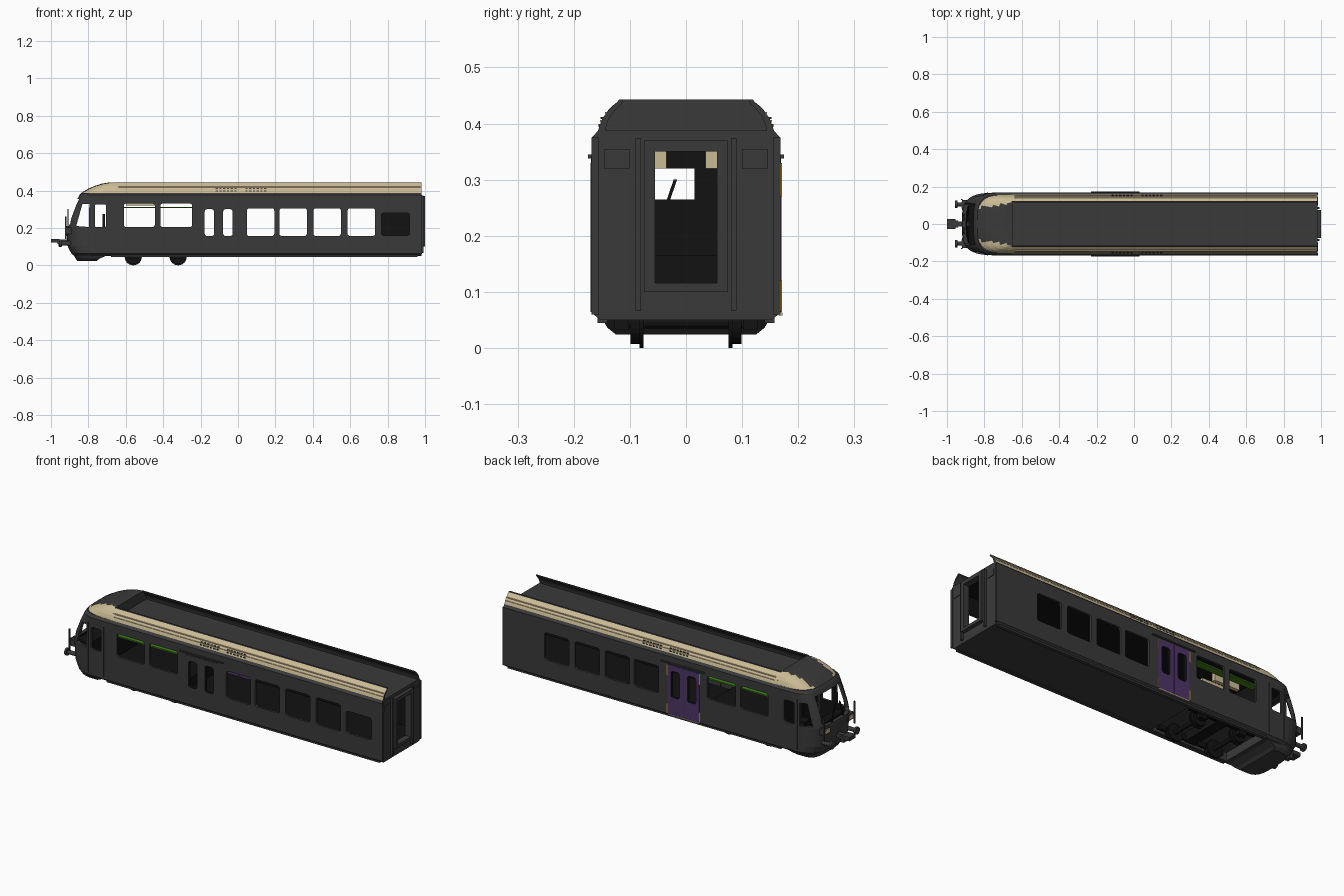
import bpy, bmesh, math

if "Cube" in bpy.data.objects:
    bpy.data.objects.remove(bpy.data.objects["Cube"])


def material(name, col):
    m = bpy.data.materials.new(name)
    m.diffuse_color = (*col, 1)
    m.use_nodes = True
    m.node_tree.nodes["Principled BSDF"].inputs["Base Color"].default_value = m.diffuse_color
    return m


GREY = material("dark grey", (0.042, 0.042, 0.042))
BLACK = material("black", (0.006, 0.006, 0.006))
TAN = material("tan", (0.60, 0.50, 0.30))
PURPLE = material("purple", (0.075, 0.035, 0.14))
GREEN = material("green", (0.05, 0.21, 0.01))
ORANGE = material("orange", (0.55, 0.25, 0.03))


def loft(name, rings, mat):
    """Closed solid through equal-length rings of 3D points."""
    bm = bmesh.new()
    vs = [[bm.verts.new(p) for p in r] for r in rings]
    n = len(vs[0])
    for a, b in zip(vs, vs[1:]):
        for i in range(n):
            j = (i + 1) % n
            bm.faces.new((a[i], a[j], b[j], b[i]))
    bm.faces.new(vs[0])
    bm.faces.new(vs[-1])
    bmesh.ops.recalc_face_normals(bm, faces=bm.faces)
    me = bpy.data.meshes.new(name)
    bm.to_mesh(me)
    bm.free()
    me.materials.append(mat)
    o = bpy.data.objects.new(name, me)
    bpy.context.collection.objects.link(o)
    return o


def prism(name, pts, axis, a, b, mat):
    """Extrude a 2D outline along x, y or z from a to b."""
    put = {'x': lambda p, t: (t, p[0], p[1]),
           'y': lambda p, t: (p[0], t, p[1]),
           'z': lambda p, t: (p[0], p[1], t)}[axis]
    return loft(name, [[put(p, t) for p in pts] for t in (a, b)], mat)


def box(name, x0, x1, y0, y1, z0, z1, mat):
    return prism(name, [(x0, y0), (x1, y0), (x1, y1), (x0, y1)], 'z', z0, z1, mat)


def disc(name, c, r, axis, a, b, mat, n=20):
    pts = [(c[0] + r * math.cos(2 * math.pi * i / n),
            c[1] + r * math.sin(2 * math.pi * i / n)) for i in range(n)]
    return prism(name, pts, axis, a, b, mat)


def rounded(x0, x1, z0, z1, r=0.012):
    pts = []
    for cx, cz, k in ((x1 - r, z1 - r, 0), (x0 + r, z1 - r, 1),
                      (x0 + r, z0 + r, 2), (x1 - r, z0 + r, 3)):
        for i in range(4):
            a = math.pi / 2 * (k + i / 3)
            pts.append((cx + r * math.cos(a), cz + r * math.sin(a)))
    return pts


def plan(f, w, rear, base, z, n=20):
    """Plan outline of the car at height z with a blunt rounded nose."""
    pts = []
    for i in range(n + 1):
        a = math.pi * (i / n - 0.5)
        s, c = math.sin(a), max(math.cos(a), 0)
        x = base + (f - base) * c ** 0.56
        pts.append((x, math.copysign(w * abs(s) ** 0.56, s), z))
    return pts + [(rear, w, z), (rear, -w, z)]


cutters = []


def cut(o, c):
    c.hide_render = True
    m = o.modifiers.new("cut", 'BOOLEAN')
    m.object, m.operation, m.solver = c, 'DIFFERENCE', 'EXACT'
    m.material_mode = 'TRANSFER'
    dg = bpy.context.evaluated_depsgraph_get()
    me = bpy.data.meshes.new_from_object(o.evaluated_get(dg))
    o.modifiers.clear()
    o.data = me
    if c not in cutters:
        cutters.append(c)


# Body shell: vertical loft, hollowed by a black interior
levels = [(0.05, -0.875, 0.152), (0.062, -0.89, 0.168), (0.10, -0.91, 0.168),
          (0.20, -0.92, 0.168), (0.25, -0.908, 0.168), (0.32, -0.878, 0.168),
          (0.375, -0.848, 0.168), (0.388, -0.838, 0.156)]
body = loft("body_shell", [plan(f, w, 0.98, -0.70, z) for z, f, w in levels], GREY)
inner = [(0.11, -0.89), (0.20, -0.90), (0.25, -0.888), (0.32, -0.858), (0.372, -0.828)]
cut(body, loft("interior_cutter", [plan(f, 0.156, 0.965, -0.70, z) for z, f in inner], BLACK))

# Openings: passenger windows, door windows, cab windows, windshield, end door
wins = [(-0.61, -0.445, 0.205, 0.33), (-0.415, -0.245, 0.205, 0.33)]
wins += [(x, x + 0.147, 0.157, 0.305) for x in (0.047, 0.221, 0.403, 0.586)]
for w in wins:
    cut(body, prism("window_cutter", rounded(*w), 'y', -0.3, 0.3, GREY))
door_wins = [prism("door_window_cutter", rounded(x, x + 0.05, 0.157, 0.30), 'y', -0.3, 0.3, BLACK)
             for x in (-0.178, -0.079)]
for c in door_wins:
    cut(body, c)
cut(body, prism("rear_window_cutter", rounded(0.767, 0.918, 0.16, 0.28), 'y', -0.3, 0, GREY))
cut(body, prism("cab_door_window_cutter", rounded(-0.765, -0.705, 0.205, 0.325, 0.008), 'y', -0.3, 0.3, GREY))
cut(body, prism("cab_side_window_cutter", [(-0.865, 0.21), (-0.797, 0.205), (-0.795, 0.327), (-0.832, 0.327)],
                'y', -0.3, 0.3, GREY))
cut(body, prism("windshield_cutter", [(-0.115, 0.225), (-0.105, 0.21), (0.105, 0.21), (0.115, 0.225),
                                      (0.108, 0.355), (-0.108, 0.355)], 'x', -1.1, -0.80, GREY))
cut(body, box("end_door_cutter", 0.9, 1.1, -0.055, 0.055, 0.115, 0.35, GREY))
cut(body, box("bogie_well_cutter", -0.68, -0.22, -0.135, 0.135, 0.0, 0.095, GREY))

# Cab roof cap: dark on top and in front, tan along the flanks
cap = loft("cab_roof", [plan(f, w, -0.65, -0.66, z) for z, f, w in (
    (0.384, -0.842, 0.157), (0.395, -0.825, 0.154), (0.41, -0.80, 0.148),
    (0.425, -0.765, 0.138), (0.436, -0.73, 0.126), (0.443, -0.69, 0.114))], GREY)
cap.data.materials.append(TAN)
for p in cap.data.polygons:
    if abs(p.center.y) > 0.085 and abs(p.normal.y) > 0.15:
        p.material_index = 1

# Roof flanks: thin tan shells, dark inside, standing beside the lower deck
for s in (-1, 1):
    prof = [(0.158, 0.383), (0.154, 0.396), (0.148, 0.411), (0.136, 0.426), (0.122, 0.439), (0.119, 0.443),
            (0.113, 0.443), (0.114, 0.436), (0.126, 0.424), (0.137, 0.41), (0.142, 0.396), (0.144, 0.383)]
    flank = prism("roof_flank", [(s * y, z) for y, z in prof], 'x', -0.655, 0.98, GREY)
    flank.data.materials.append(TAN)
    for p in flank.data.polygons:
        if abs(p.normal.x) < 0.5 and p.normal.y * s > 0.1 and p.center.z < 0.44:
            p.material_index = 1
    # Long ridges and the vents above the door
    for y, z in ((0.152, 0.404), (0.143, 0.419)):
        box("roof_ridge", -0.64, 0.975, s * (y - 0.004), s * (y + 0.001), z - 0.002, z + 0.002, TAN)
    for x0 in (-0.12, 0.04):
        for i in range(6):
            x = x0 + i * 0.02
            box("roof_vent_slat", x, x + 0.012, s * 0.146, s * 0.156, 0.394, 0.399, GREY)
            box("roof_vent_slat", x, x + 0.012, s * 0.14, s * 0.152, 0.408, 0.412, GREY)
    # Door leaves, with rail above; the back door is purple
    col = PURPLE if s > 0 else GREY
    for x0, x1 in ((-0.198, -0.104), (-0.101, -0.008)):
        leaf = box("door_leaf", x0, x1, s * 0.153, s * 0.1705, 0.064, 0.33, col)
        for c in door_wins:
            cut(leaf, c)
    box("door_rail", -0.23, 0.03, s * 0.165, s * 0.175, 0.338, 0.345, GREY)
    if s > 0:
        box("door_sill", -0.195, -0.012, 0.165, 0.172, 0.058, 0.063, TAN)
        for x in (-0.203, -0.008):
            box("door_edge_lower", x, x + 0.005, 0.166, 0.171, 0.065, 0.12, ORANGE)
            box("door_edge_upper", x, x + 0.005, 0.166, 0.171, 0.27, 0.33, ORANGE)
    # Luggage shelf behind the large windows
    box("luggage_shelf", -0.63, -0.21, s * 0.115, s * 0.157, 0.306, 0.313, GREEN)
    # Ceiling lamp
    box("ceiling_lamp", -0.60, -0.45, s * 0.035, s * 0.055, 0.32, 0.372, TAN)
    # Cab door frame lines, lower skirt seam
    for x in (-0.785, -0.692):
        box("cab_door_seam", x, x + 0.004, s * 0.155, s * 0.1695, 0.075, 0.345, GREY)
    box("skirt_sill", -0.68, 0.96, s * 0.14, s * 0.158, 0.045, 0.055, GREY)
    # Buffers, headlights, handrails
    disc("buffer_stem", (s * 0.105, 0.118), 0.011, 'x', -0.945, -0.88, GREY, 12)
    disc("buffer_plate", (s * 0.105, 0.118), 0.02, 'x', -0.957, -0.945, GREY, 12)
    box("headlight_case", -0.919, -0.89, s * 0.075, s * 0.128, 0.168, 0.203, GREY)
    box("headlight", -0.922, -0.915, s * 0.083, s * 0.12, 0.175, 0.196, TAN)
    box("front_handrail", -0.925, -0.917, s * 0.128, s * 0.134, 0.14, 0.26, GREY)
    # End wall panels
    box("end_corner_strip", 0.975, 0.984, s * 0.155, s * 0.168, 0.06, 0.375, GREY)
    box("end_hatch", 0.975, 0.983, s * 0.1, s * 0.146, 0.32, 0.354, GREY)
    box("end_post", 0.975, 0.992, s * 0.08, s * 0.09, 0.066, 0.374, GREY)
    # Gangway frame sides
    box("gangway_side", 0.975, 1.0, s * 0.055, s * 0.075, 0.10, 0.365, GREY)
box("gangway_top", 0.975, 1.0, -0.075, 0.075, 0.35, 0.37, GREY)
box("gangway_bottom", 0.975, 1.0, -0.075, 0.075, 0.10, 0.116, GREY)

# Interior: raised floor and cab partition with its opening
box("raised_floor", -0.66, -0.22, -0.156, 0.156, 0.105, 0.165, BLACK)
for y0, y1, z0, z1 in ((-0.156, 0.156, 0.105, 0.265), (-0.156, 0.156, 0.32, 0.374),
                       (-0.156, -0.055, 0.265, 0.32), (0.015, 0.156, 0.265, 0.32)):
    box("cab_partition", -0.675, -0.665, y0, y1, z0, z1, BLACK)
prism("driver_desk", [(-0.885, 0.11), (-0.82, 0.11), (-0.82, 0.195), (-0.885, 0.21)], 'y', -0.11, 0.11, BLACK)
box("driver_seat", -0.77, -0.72, 0.03, 0.085, 0.11, 0.185, BLACK)
box("driver_seat_back", -0.725, -0.712, 0.03, 0.085, 0.185, 0.275, BLACK)

# Coupler, plough and windshield wiper
box("coupler_shank", -0.965, -0.87, -0.013, 0.013, 0.115, 0.138, GREY)
box("coupler_head", -1.0, -0.955, -0.026, 0.026, 0.122, 0.142, GREY)
box("coupler_base", -0.96, -0.94, -0.018, 0.018, 0.10, 0.13, GREY)
loft("plough", [plan(f, w, r, -0.78, z) for z, f, w, r in (
    (0.024, -0.86, 0.125, -0.755), (0.036, -0.868, 0.14, -0.74), (0.053, -0.877, 0.15, -0.70))], GREY)
for s in (-1, 1):
    prism("wiper", [(s * 0.05, 0.20), (s * 0.056, 0.20), (s * 0.022, 0.30), (s * 0.016, 0.30)],
          'x', -0.912, -0.906, BLACK)

# Bogie: frame, axles and flanged wheels
for s in (-1, 1):
    box("bogie_side_frame", -0.64, -0.24, s * 0.108, s * 0.122, 0.055, 0.08, BLACK)
box("bogie_cross_beam", -0.47, -0.41, -0.12, 0.12, 0.05, 0.096, BLACK)
for x in (-0.56, -0.32):
    disc("axle", (x, 0.046), 0.011, 'y', -0.125, 0.125, BLACK, 12)
    for s in (-1, 1):
        disc("wheel", (x, 0.046), 0.039, 'y', s * 0.078, s * 0.099, BLACK, 24)
        disc("wheel_flange", (x, 0.046), 0.046, 'y', s * 0.076, s * 0.083, BLACK, 24)
        box("axle_box", x - 0.022, x + 0.022, s * 0.102, s * 0.127, 0.033, 0.07, BLACK)

for c in cutters:
    bpy.data.objects.remove(c)
